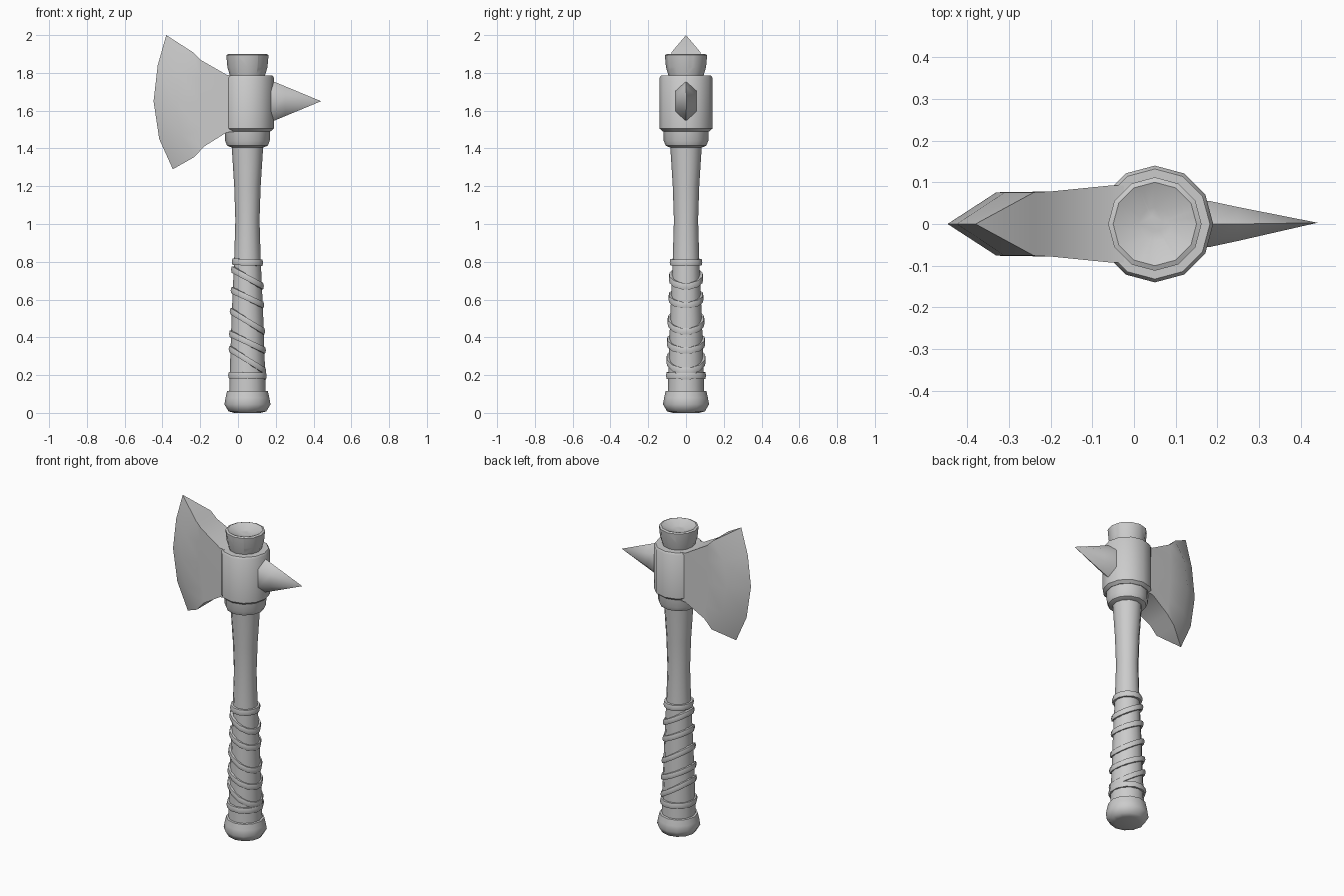
import bpy, bmesh, math
from mathutils import Matrix, Vector

AXIS = 0.05  # x of the shaft's centre line

cube = bpy.data.objects.get("Cube")
if cube:
    bpy.data.objects.remove(cube)

grey = bpy.data.materials.new("plain_grey")
grey.use_nodes = True
grey.diffuse_color = (0.6, 0.6, 0.6, 1)
grey.node_tree.nodes["Principled BSDF"].inputs["Base Color"].default_value = (0.6, 0.6, 0.6, 1)


def finish(name, bm, angle=40):
    """Turn a bmesh into a grey object, smooth below the given angle."""
    bmesh.ops.recalc_face_normals(bm, faces=bm.faces)
    mesh = bpy.data.meshes.new(name)
    bm.to_mesh(mesh)
    bm.free()
    mesh.materials.append(grey)
    obj = bpy.data.objects.new(name, mesh)
    bpy.context.collection.objects.link(obj)
    bpy.ops.object.select_all(action='DESELECT')
    obj.select_set(True)
    bpy.context.view_layer.objects.active = obj
    bpy.ops.object.shade_smooth_by_angle(angle=math.radians(angle))
    return obj


def skin(bm, rings, closed=False):
    """Join successive vertex rings with quads."""
    pairs = list(zip(rings, rings[1:]))
    if closed:
        pairs.append((rings[-1], rings[0]))
    for a, b in pairs:
        for i in range(len(a)):
            j = (i + 1) % len(a)
            bm.faces.new((a[i], a[j], b[j], b[i]))


def lathe(name, profile, sides=12, angle=40):
    """Solid of revolution round the shaft from (radius, z) pairs."""
    bm = bmesh.new()
    rings = []
    for r, z in profile:
        turn = [math.tau * i / sides for i in range(sides)]
        rings.append([bm.verts.new((AXIS + r * math.cos(a), r * math.sin(a), z)) for a in turn])
    skin(bm, rings)
    bm.faces.new(rings[0])
    bm.faces.new(rings[-1])
    return finish(name, bm, angle)


# Shaft, pommel and head socket
lathe("handle", [(0.098, 0.06), (0.094, 0.2), (0.084, 0.5), (0.07, 0.82), (0.064, 1.02),
                 (0.07, 1.2), (0.084, 1.42)])
lathe("pommel", [(0.07, 0), (0.1, 0.008), (0.122, 0.045), (0.116, 0.08), (0.108, 0.115),
                 (0.09, 0.118)], angle=60)
lathe("lower_collar", [(0.085, 1.405), (0.108, 1.415), (0.118, 1.44), (0.12, 1.51)])
lathe("head_socket", [(0.122, 1.49), (0.14, 1.505), (0.14, 1.775), (0.132, 1.787), (0.08, 1.787)])

# Cracked end of the shaft above the socket
top = lathe("shaft_end", [(0.09, 1.77), (0.094, 1.79), (0.106, 1.83), (0.112, 1.895),
                          (0.1, 1.9), (0.04, 1.875)])
for degrees, width, depth in [(15, 0.035, 0.08), (-55, 0.022, 0.09),
                              (-105, 0.03, 0.035), (110, 0.025, 0.05)]:
    bm = bmesh.new()
    bmesh.ops.create_cone(bm, cap_ends=True, segments=3, radius1=1, radius2=1, depth=1)
    for v in bm.verts:  # wedge widening towards the rim
        outer = v.co.x > 0.5
        rim = 0 if outer else 0.16
        side = 0 if outer else math.copysign(width / 2, v.co.y)
        v.co = (rim + (0.02 if outer else 0), side, 1.91 - (depth if v.co.z < 0 else 0))
    bm.transform(Matrix.Translation((AXIS, 0, 0)) @ Matrix.Rotation(math.radians(degrees), 4, 'Z'))
    cutter = finish("crack_cutter", bm)
    cutter.hide_render = True
    mod = top.modifiers.new("crack", 'BOOLEAN')
    mod.operation = 'DIFFERENCE'
    mod.object = cutter
    bpy.context.view_layer.objects.active = top
    bpy.ops.object.modifier_apply(modifier=mod.name)
    bpy.data.objects.remove(cutter)

# Blade: columns of (x, z) from top to bottom, each with a half thickness
columns = [
    (0.092, [(0.0, 1.785), (0.0, 1.72), (0.0, 1.64), (0.0, 1.56), (0.0, 1.49)]),
    (0.092, [(-0.06, 1.79), (-0.06, 1.72), (-0.06, 1.64), (-0.06, 1.56), (-0.06, 1.485)]),
    (0.078, [(-0.2, 1.87), (-0.2, 1.77), (-0.2, 1.64), (-0.19, 1.5), (-0.18, 1.41)]),
    (0.076, [(-0.24, 1.91), (-0.31, 1.8), (-0.33, 1.64), (-0.3, 1.47), (-0.23, 1.355)]),
    (0.0, [(-0.38, 2.0), (-0.425, 1.84), (-0.447, 1.65), (-0.417, 1.45), (-0.345, 1.29)]),
]
bm = bmesh.new()
rings = []
for half, points in columns:
    left = [bm.verts.new((x, half, z)) for x, z in points]
    right = [bm.verts.new((x, -half, z)) for x, z in reversed(points)]
    rings.append(left + right)
skin(bm, rings)
bm.faces.new(rings[0])
bmesh.ops.remove_doubles(bm, verts=bm.verts, dist=0.0005)
bmesh.ops.dissolve_degenerate(bm, edges=bm.edges, dist=0.0005)
finish("blade", bm, 50)

# Six-sided back spike
bm = bmesh.new()
rings = []
for x, scale in [(0.12, 1.05), (0.18, 1.0), (0.25, 0.73)]:
    rings.append([bm.verts.new((x, 0.064 * scale * math.sin(a), 1.65 + 0.108 * scale * math.cos(a)))
                  for a in (math.tau * i / 6 for i in range(6))])
skin(bm, rings)
tip = bm.verts.new((0.44, 0.003, 1.65))
for a, b in zip(rings[-1], rings[-1][1:] + rings[-1][:1]):
    bm.faces.new((a, b, tip))
bm.faces.new(rings[0])
finish("back_spike", bm, 65)

# Grip straps: tilted bands, (z at the right side, z at the left side, radius)
straps = [(0.8, 0.795, 0.079), (0.76, 0.67, 0.083), (0.65, 0.57, 0.085), (0.54, 0.43, 0.09),
          (0.42, 0.33, 0.094), (0.34, 0.22, 0.096), (0.2, 0.195, 0.099)]
section = [(-0.015, -0.017), (0.003, -0.017), (0.007, 0), (0.003, 0.017), (-0.015, 0.017)]
for n, (z_right, z_left, radius) in enumerate(straps):
    bm = bmesh.new()
    rings = []
    for i in range(12):
        a = math.tau * (i + 0.5) / 12
        mid = (z_right + z_left) / 2 + (z_left - z_right) / 2 * math.cos(a)
        out = Vector((math.cos(a), 1.04 * math.sin(a), 0))
        rings.append([bm.verts.new(Vector((AXIS, 0, mid + h)) + out * (radius + d))
                      for d, h in section])
    skin(bm, rings, closed=True)
    finish(f"grip_strap_{n + 1}", bm, 50)
